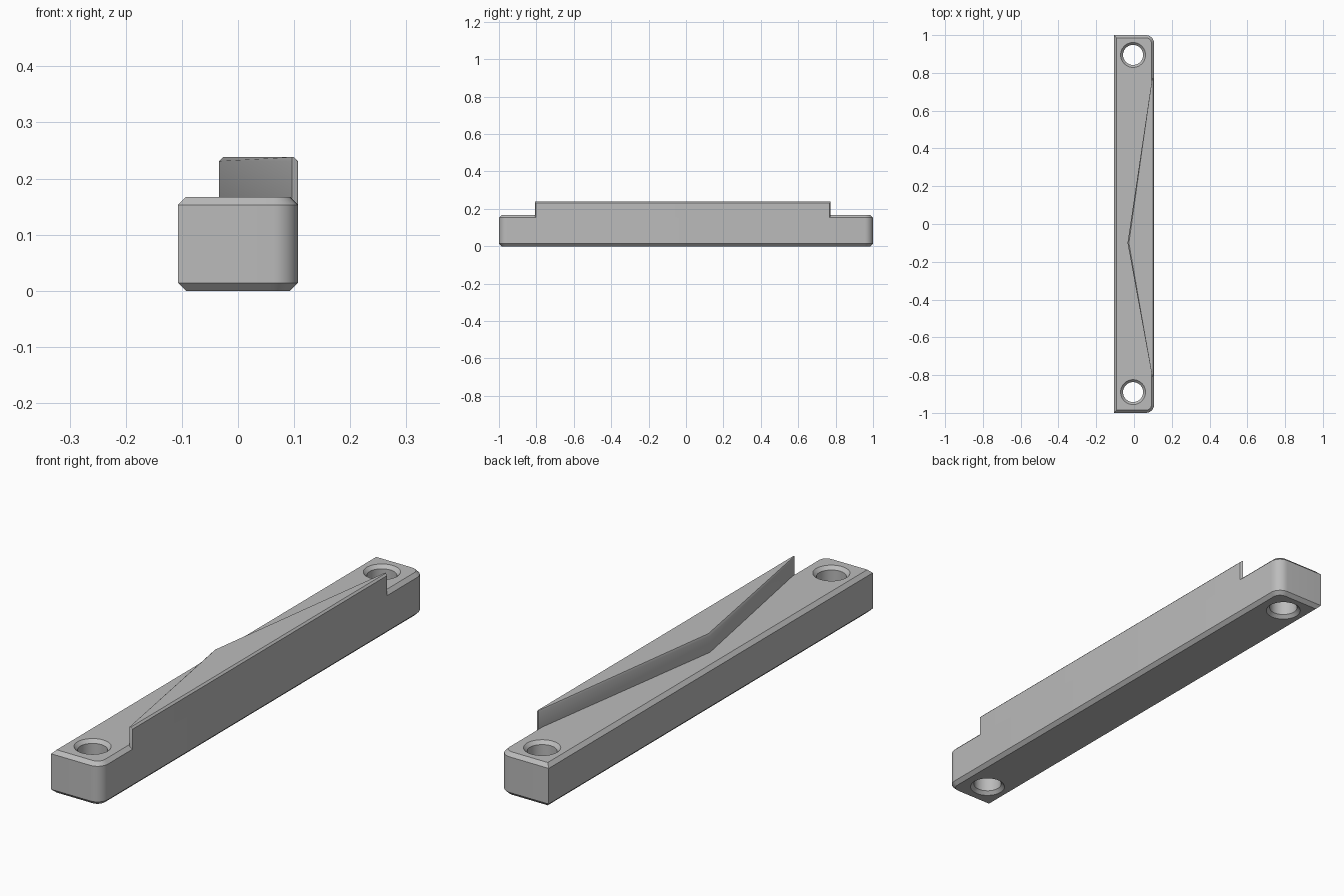
import bpy
import bmesh
import math
from mathutils import Vector

if "Cube" in bpy.data.objects:
    bpy.data.objects.remove(bpy.data.objects["Cube"], do_unlink=True)

GREY = (0.5, 0.5, 0.5, 1.0)
mat = bpy.data.materials.new("plain grey")
mat.use_nodes = True
mat.diffuse_color = GREY
mat.node_tree.nodes["Principled BSDF"].inputs["Base Color"].default_value = GREY

HALF_W, HALF_L = 0.107, 1.0
BASE_TOP, CHAMFER = 0.167, 0.014


def rounded(points):
    """Outline from (x, y, radius) corners, counter-clockwise."""
    out = []
    n = len(points)
    for i, (x, y, r) in enumerate(points):
        p = Vector((x, y))
        if r == 0:
            out.append(p)
            continue
        a = (Vector(points[i - 1][:2]) - p).normalized()
        b = (Vector(points[(i + 1) % n][:2]) - p).normalized()
        half = a.angle(b) / 2
        centre = p + (a + b).normalized() * (r / math.sin(half))
        start = p + a * (r / math.tan(half)) - centre
        sweep = math.pi - 2 * half
        for k in range(9):
            t = sweep * k / 8
            c, s = math.cos(t), math.sin(t)
            out.append(centre + Vector((start.x * c - start.y * s,
                                        start.x * s + start.y * c)))
    return out


def inset(outline, d):
    """Move every side of a counter-clockwise outline inward by d."""
    out = []
    for i, p in enumerate(outline):
        a = (p - outline[i - 1]).normalized()
        b = (outline[(i + 1) % len(outline)] - p).normalized()
        na, nb = Vector((-a.y, a.x)), Vector((-b.y, b.x))
        out.append(p + (na + nb) * (d / (1 + na.dot(nb))))
    return out


def stack(name, rings):
    """Solid through a list of (outline, z) rings."""
    bm = bmesh.new()
    loops = [[bm.verts.new((p.x, p.y, z)) for p in ring] for ring, z in rings]
    n = len(loops[0])
    for low, high in zip(loops, loops[1:]):
        for i in range(n):
            j = (i + 1) % n
            bm.faces.new((low[i], low[j], high[j], high[i]))
    bm.faces.new(loops[0][::-1])
    bm.faces.new(loops[-1])
    bmesh.ops.recalc_face_normals(bm, faces=bm.faces)
    mesh = bpy.data.meshes.new(name)
    bm.to_mesh(mesh)
    bm.free()
    mesh.materials.append(mat)
    obj = bpy.data.objects.new(name, mesh)
    bpy.context.collection.objects.link(obj)
    return obj


def activate(obj):
    bpy.ops.object.select_all(action='DESELECT')
    obj.select_set(True)
    bpy.context.view_layer.objects.active = obj


def circle(y, r):
    return [Vector((-0.005 + r * math.cos(t), y + r * math.sin(t)))
            for t in (math.tau * k / 48 for k in range(48))]


# Base bar: rounded on one long side, chamfered top and bottom
bar = rounded([(-HALF_W, -HALF_L, 0), (HALF_W, -HALF_L, 0.045),
               (HALF_W, HALF_L, 0.045), (-HALF_W, HALF_L, 0)])
small = inset(bar, CHAMFER)
base = stack("base_bar", [(small, 0), (bar, CHAMFER),
                          (bar, BASE_TOP - CHAMFER), (small, BASE_TOP)])

# Screw holes, countersunk at both ends
HOLE_R, SINK_R = 0.053, 0.066
SINK = SINK_R - HOLE_R
for y in (-0.89, 0.895):
    wide, narrow = circle(y, SINK_R), circle(y, HOLE_R)
    cutter = stack("hole_cutter", [
        (circle(y, SINK_R + 0.02), -0.02), (wide, 0), (narrow, SINK),
        (narrow, BASE_TOP - SINK), (wide, BASE_TOP),
        (circle(y, SINK_R + 0.02), BASE_TOP + 0.02)])
    cutter.hide_render = True
    mod = base.modifiers.new("hole", 'BOOLEAN')
    mod.operation = 'DIFFERENCE'
    mod.solver = 'EXACT'
    mod.object = cutter
    activate(base)
    bpy.ops.object.modifier_apply(modifier=mod.name)
    bpy.data.objects.remove(cutter, do_unlink=True)

# Raised triangular wedge, flush with the rounded side, with blunt tips
tri = rounded([(-0.034, -0.1, 0), (0.096, -0.808, 0), (HALF_W, -0.803, 0.003),
               (HALF_W, 0.768, 0.003), (0.096, 0.773, 0)])
WEDGE_TOP, EDGE = 0.238, 0.007
top = [Vector((min(p.x, HALF_W - EDGE), p.y)) for p in tri]
apex = inset(tri, EDGE)[0]
top[0] = apex
wedge = stack("wedge", [(tri, BASE_TOP - CHAMFER), (tri, WEDGE_TOP - EDGE),
                        (top, WEDGE_TOP)])

for obj in (base, wedge):
    activate(obj)
    bpy.ops.object.shade_smooth_by_angle(angle=math.radians(30))
